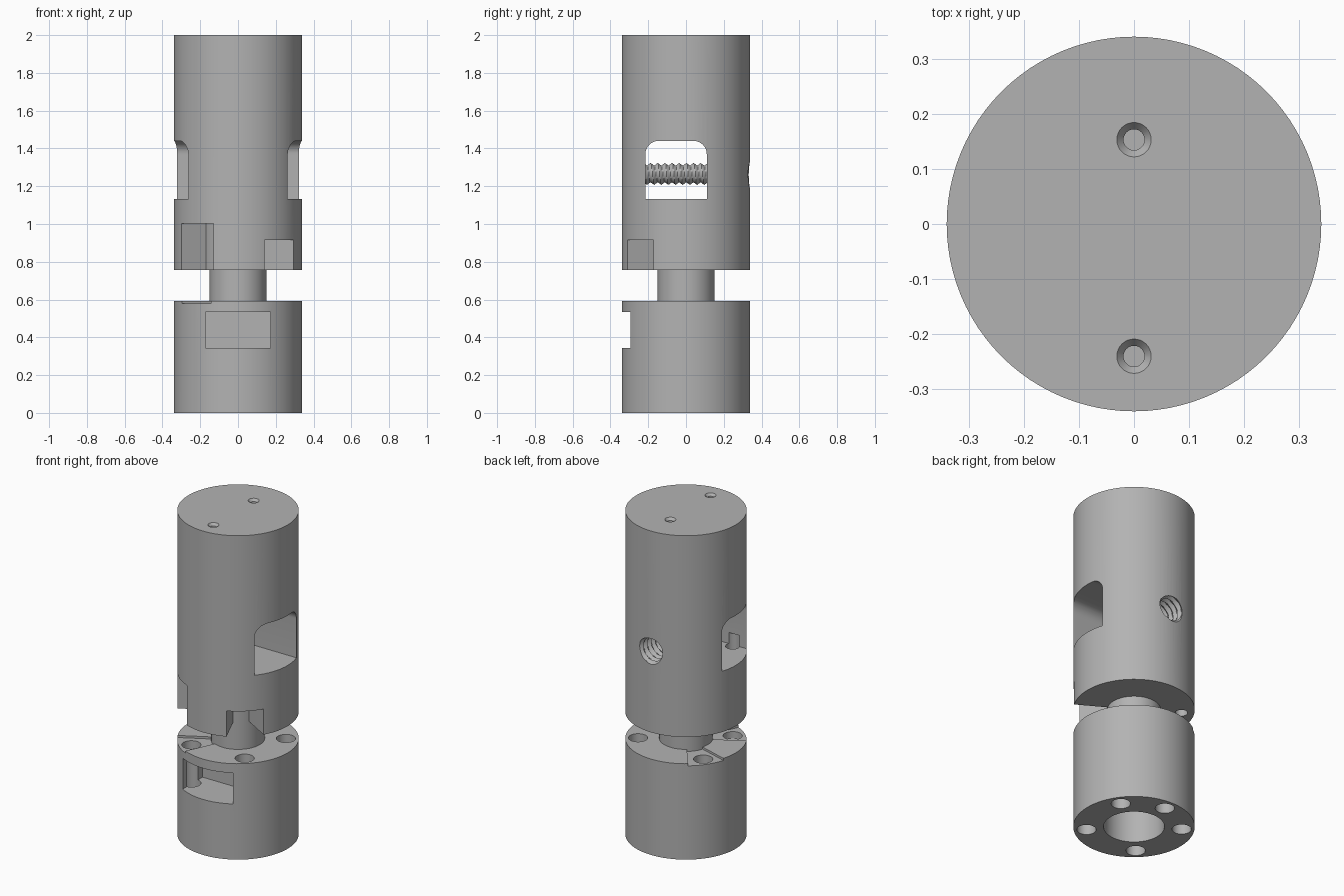
import bpy, bmesh, math
from math import cos, sin, pi, radians
from mathutils import Vector

if "Cube" in bpy.data.objects:
    bpy.data.objects.remove(bpy.data.objects["Cube"])

R = 0.34          # body radius
BOLT_R = 0.268    # bolt circle radius
SCREW_Z = 1.265

steel = bpy.data.materials.new("grey_steel")
steel.use_nodes = True
colour = (0.45, 0.45, 0.45, 1)
steel.diffuse_color = colour
steel.node_tree.nodes["Principled BSDF"].inputs["Base Color"].default_value = colour


def make(name, bm):
    bmesh.ops.recalc_face_normals(bm, faces=bm.faces)
    mesh = bpy.data.meshes.new(name)
    bm.to_mesh(mesh)
    bm.free()
    mesh.materials.append(steel)
    ob = bpy.data.objects.new(name, mesh)
    bpy.context.collection.objects.link(ob)
    return ob


def cylinder(name, r, z0, z1, x=0, y=0, r_top=None, sides=96):
    bm = bmesh.new()
    bmesh.ops.create_cone(bm, cap_ends=True, segments=sides, radius1=r,
                          radius2=r if r_top is None else r_top, depth=z1 - z0)
    bmesh.ops.translate(bm, verts=bm.verts, vec=(x, y, (z0 + z1) / 2))
    return make(name, bm)


def prism(name, points, vec):
    bm = bmesh.new()
    face = bm.faces.new([bm.verts.new(p) for p in points])
    ext = bmesh.ops.extrude_face_region(bm, geom=[face], use_keep_orig=True)
    moved = [g for g in ext["geom"] if isinstance(g, bmesh.types.BMVert)]
    bmesh.ops.translate(bm, verts=moved, vec=vec)
    return make(name, bm)


def polar(r, degrees):
    return r * cos(radians(degrees)), r * sin(radians(degrees))


def sector(centre, half, r0, z0, z1):
    """Ring sector cutter reaching past the body wall."""
    steps = [centre - half + half * i / 6 for i in range(13)]
    pts = [(*polar(r0, a), z0) for a in steps]
    pts += [(*polar(R + 0.1, a), z0) for a in reversed(steps)]
    return prism("sector_cutter", pts, (0, 0, z1 - z0))


def threaded_rod(name, r, depth, y0, y1, pitch=0.038, around=32, per_turn=8):
    """Rod along y whose radius follows a helical ridge."""
    bm = bmesh.new()
    count = round((y1 - y0) / pitch * per_turn)
    rings = []
    for i in range(count + 1):
        ring = []
        for j in range(around):
            phase = (i / per_turn + j / around) % 1
            rad = r - depth * abs(2 * phase - 1)
            a = 2 * pi * j / around
            ring.append(bm.verts.new((rad * cos(a), y0 + (y1 - y0) * i / count,
                                      SCREW_Z + rad * sin(a))))
        rings.append(ring)
    for a, b in zip(rings, rings[1:]):
        for j in range(around):
            k = (j + 1) % around
            bm.faces.new((a[j], a[k], b[k], b[j]))
    bm.faces.new(rings[0])
    bm.faces.new(rings[-1])
    return make(name, bm)


def cut(target, cutters, operation='DIFFERENCE'):
    bpy.context.view_layer.objects.active = target
    for c in cutters:
        c.hide_render = True
        mod = target.modifiers.new("cut", 'BOOLEAN')
        mod.operation, mod.solver, mod.object = operation, 'EXACT', c
        bpy.ops.object.modifier_apply(modifier=mod.name)
        bpy.data.objects.remove(c)


def smooth(ob):
    bpy.ops.object.select_all(action='DESELECT')
    ob.select_set(True)
    bpy.context.view_layer.objects.active = ob
    bpy.ops.object.shade_smooth_by_angle(angle=radians(30))


def bolt_hole(angle, r, z0, z1):
    return cylinder("hole_cutter", r, z0, z1, *polar(BOLT_R, angle), sides=40)


# Upper body: side window, threaded rear hole, notches and bolt holes
upper = cylinder("upper_body", R, 0.757, 2)
y0, y1, zb, zt, f = -0.215, 0.11, 1.132, 1.44, 0.07
outline = [(-0.5, y0, zb), (-0.5, y1, zb)]
for yc, start in ((y1 - f, 0), (y0 + f, 90)):
    for i in range(9):
        dy, dz = polar(f, start + 90 * i / 8)
        outline.append((-0.5, yc + dy, zt - f + dz))
cutters = [prism("window_cutter", outline, (1, 0, 0)),
           threaded_rod("rear_thread_cutter", 0.088, 0.018, 0.16, 0.42),
           sector(-48, 17.8, 0.15, 0.7, 0.915),
           sector(228, 19.7, 0.193, 0.7, 1.003),
           bolt_hole(228, 0.04, 0.9, 1.2),
           bolt_hole(148, 0.035, 0.7, 0.95)]
for y in (0.153, -0.24):
    cutters += [cylinder("pin_cutter", 0.019, 1.7, 2.1, 0, y, sides=32),
                cylinder("countersink_cutter", 0.019, 1.985, 2.001, 0, y,
                         r_top=0.032, sides=32)]
cut(upper, cutters)
smooth(upper)

# Lower body: front pocket, centre bore, bolt holes and shallow recesses
lower = cylinder("lower_body", R, 0, 0.592)
pocket = [(x, y, 0.343) for x, y in ((-0.172, -0.5), (0.172, -0.5),
                                     (0.172, -0.1), (-0.172, -0.1))]
cutters = [prism("pocket_cutter", pocket, (0, 0, 0.192)),
           cylinder("bore_cutter", 0.17, -0.1, 0.3),
           bolt_hole(90, 0.054, -0.1, 0.3)]
cutters += [bolt_hole(a, 0.054, -0.1, 0.7) for a in (34, 146, 228, -47)]
cutters += [sector(a, 18, 0.14, 0.579, 0.7) for a in (145, 227)]
cut(lower, cutters)
smooth(lower)

# Neck joining both bodies
smooth(cylinder("neck", 0.15, 0.56, 0.80))

# Threaded screw crossing the window
smooth(threaded_rod("cross_screw", 0.058, 0.014, y0 - 0.02, y1 + 0.02))
